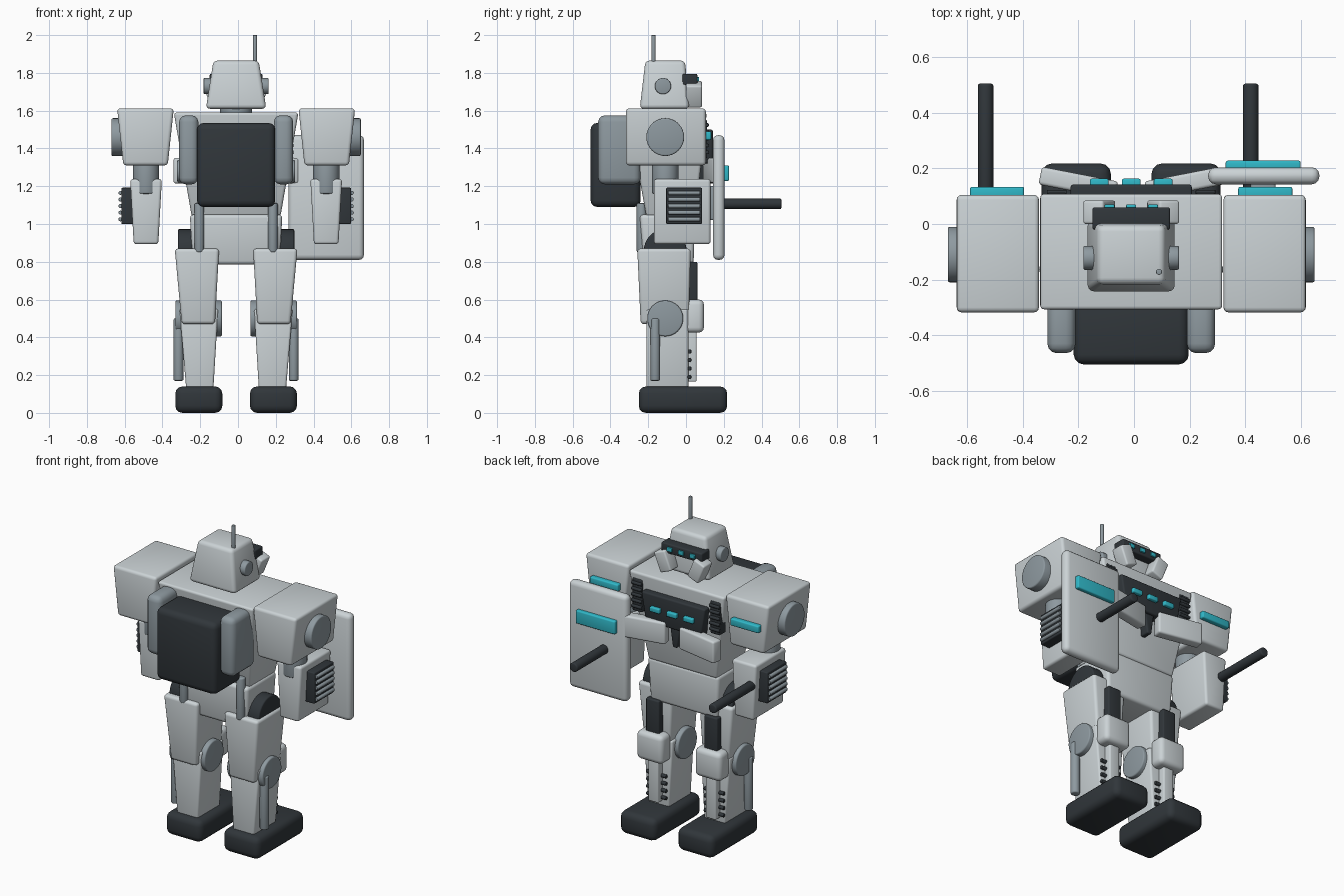
import bpy, bmesh, math
from mathutils import Matrix, Vector

if "Cube" in bpy.data.objects:
    bpy.data.objects.remove(bpy.data.objects["Cube"])

CX = -0.01          # the body sits slightly left because of the shield


def mat(name, rgb):
    m = bpy.data.materials.new(name)
    m.diffuse_color = (*rgb, 1)
    m.use_nodes = True
    m.node_tree.nodes["Principled BSDF"].inputs["Base Color"].default_value = m.diffuse_color
    return m


LIGHT = mat("light_armour", (0.60, 0.65, 0.67))
STEEL = mat("steel", (0.27, 0.32, 0.35))
DARK = mat("dark", (0.03, 0.037, 0.043))
CYAN = mat("cyan_light", (0.03, 0.48, 0.58))


def finish(bm, name, material, bevel, angle=math.radians(40)):
    bmesh.ops.recalc_face_normals(bm, faces=bm.faces[:])
    if bevel:
        sharp = [e for e in bm.edges if e.calc_face_angle(0) > math.radians(50)]
        bmesh.ops.bevel(bm, geom=sharp, offset=bevel, segments=3, profile=0.5,
                        affect='EDGES', clamp_overlap=True)
    me = bpy.data.meshes.new(name)
    bm.to_mesh(me)
    bm.free()
    me.materials.append(material)
    ob = bpy.data.objects.new(name, me)
    bpy.context.collection.objects.link(ob)
    bpy.ops.object.select_all(action='DESELECT')
    ob.select_set(True)
    bpy.context.view_layer.objects.active = ob
    bpy.ops.object.shade_smooth_by_angle(angle=angle)
    return ob


def block(name, x, y, z, material=LIGHT, bevel=0.015, bx=None, by=None, side=1, rot=None):
    """Box from ranges; bx/by give different ranges at the bottom. side mirrors in x."""
    bm = bmesh.new()
    bmesh.ops.create_cube(bm, size=1)
    bx, by = bx or x, by or y
    for v in bm.verts:
        i, j, top = v.co.x > 0, v.co.y > 0, v.co.z > 0
        v.co = Vector(((x if top else bx)[i], (y if top else by)[j], z[top]))
    if rot:
        c = Vector((sum(x) / 2, sum(y) / 2, sum(z) / 2))
        bmesh.ops.rotate(bm, verts=bm.verts[:], cent=c,
                         matrix=Matrix.Rotation(math.radians(rot[1]), 3, rot[0]))
    for v in bm.verts:
        v.co.x = v.co.x * side + CX
    return finish(bm, name, material, bevel)


def rod(name, a, b, r, material=STEEL, bevel=0.008, side=1, n=32):
    """Cylinder between two points."""
    a, b = (Vector((p[0] * side + CX, p[1], p[2])) for p in (a, b))
    d = b - a
    m = Matrix.Translation((a + b) / 2) @ d.to_track_quat('Z', 'Y').to_matrix().to_4x4()
    bm = bmesh.new()
    bmesh.ops.create_cone(bm, cap_ends=True, segments=n, radius1=r, radius2=r,
                          depth=d.length, matrix=m)
    return finish(bm, name, material, bevel)


# torso, pelvis, neck
block("torso", (-.33, .33), (-.31, .11), (1.04, 1.59), bx=(-.235, .235), by=(-.21, .05))
block("pelvis", (-.245, .245), (-.245, .048), (.785, 1.05), bx=(-.23, .23), by=(-.225, .04), bevel=.02)
rod("neck", (0, -.11, 1.56), (0, -.11, 1.65), .085)

# head with visor and antenna
block("head", (-.12, .12), (-.215, -.005), (1.61, 1.865), bx=(-.16, .16), by=(-.245, .018), bevel=.022)
block("visor", (-.14, .14), (-.02, .06), (1.735, 1.795), DARK, .008)
rod("antenna", (.1, -.172, 1.8), (.1, -.172, 2.0), .011, bevel=.003, n=16)
for i in (-1, 0, 1):
    block("visor_light", (i * .078 - .018, i * .078 + .018), (.05, .07), (1.752, 1.778), CYAN, .004)
    block("chest_light", (i * .115 - .034, i * .115 + .034), (.13, .163), (1.4, 1.43), CYAN, .006)

# chest panel with centre wedge
block("chest_panel", (-.22, .22), (.05, .142), (1.32, 1.5), DARK, .01, bx=(-.19, .19))
block("chest_wedge", (-.035, .035), (.03, .125), (1.2, 1.34), DARK, .008, bx=(-.015, .015))

# backpack
block("backpack", (-.207, .207), (-.505, -.24), (1.09, 1.535), DARK, .035)

for s, tag in ((-1, "left"), (1, "right")):
    # head sides
    rod(f"{tag}_ear", (.12, -.122, 1.73), (.172, -.122, 1.73), .043, bevel=.006, side=s)
    block(f"{tag}_cheek_guard", (.075, .155), (0, .085), (1.625, 1.75), bevel=.01, side=s, rot=('Y', 22))

    # torso sides
    block(f"{tag}_chest_flap", (.05, .33), (.115, .18), (1.215, 1.35), side=s, bevel=.012, rot=('Z', 11))
    block(f"{tag}_chest_vent", (.235, .3), (.05, .112), (1.35, 1.55), DARK, .006, side=s)
    for i in range(5):
        z = 1.38 + i * .036
        rod(f"{tag}_chest_vent_rib", (.232, .113, z), (.303, .113, z), .01, DARK, .003, s, 12)
    rod(f"{tag}_torso_joint", (.22, -.11, 1.28), (.312, -.11, 1.28), .06, side=s)
    block(f"{tag}_backpack_pod", (.2, .302), (-.465, -.24), (1.21, 1.575), STEEL, .035, side=s)
    rod(f"{tag}_waist_piston", (.195, -.235, .85), (.195, -.235, 1.11), .026, side=s)

    # shoulder
    block(f"{tag}_shoulder", (.33, .63), (-.318, .105), (1.31, 1.612), bx=(.362, .597), side=s, bevel=.018)
    rod(f"{tag}_shoulder_disc", (.56, -.11, 1.46), (.66, -.11, 1.46), .1, side=s)
    block(f"{tag}_shoulder_light", (.385, .58), (.09, .134), (1.445, 1.49), CYAN, .008, side=s)

    # arm
    rod(f"{tag}_upper_arm", (.477, -.11, 1.16), (.477, -.11, 1.35), .07, side=s)
    block(f"{tag}_forearm", (.393, .561), (-.17, .13), (.893, 1.238), bx=(.412, .542), side=s)
    block(f"{tag}_forearm_vent", (.53, .608), (-.105, .085), (1.0, 1.192), DARK, .006, side=s)
    for i in range(5):
        z = 1.025 + i * .035
        rod(f"{tag}_forearm_vent_rib", (.612, -.095, z), (.612, .075, z), .011, STEEL, .003, s, 12)
    bx = .477 * s - .047
    rod(f"{tag}_barrel", (bx, .08, 1.107), (bx, .505, 1.107), .028, DARK)

    # leg
    rod(f"{tag}_hip_joint", (.17, -.11, .86), (.308, -.11, .86), .113, DARK, side=s)
    block(f"{tag}_thigh", (.09, .325), (-.258, .025), (.47, .87), bx=(.112, .288), by=(-.24, .015), side=s, bevel=.018)
    block(f"{tag}_thigh_panel", (.155, .245), (-.02, .06), (.55, .8), DARK, .008, side=s)
    rod(f"{tag}_knee_disc", (.075, -.11, .5), (.322, -.11, .5), .095, side=s)
    block(f"{tag}_knee_pad", (.11, .29), (-.01, .095), (.425, .6), side=s, bevel=.028)
    block(f"{tag}_shin", (.095, .3), (-.21, .012), (.1, .55), bx=(.122, .262), side=s, bevel=.012)
    block(f"{tag}_shin_plate", (.163, .233), (-.02, .056), (.165, .5), bevel=.008, side=s)
    for i in range(4):
        z = .19 + i * .045
        rod(f"{tag}_shin_rib", (.13, .018, z), (.266, .018, z), .011, DARK, .003, s, 12)
    rod(f"{tag}_shin_piston", (.305, -.163, .17), (.305, -.163, .5), .026, side=s)
    block(f"{tag}_foot", (.073, .322), (-.25, .218), (0, .14), DARK, .038, side=s)

# shield on the right arm
block("shield", (.277, .677), (.143, .204), (.81, 1.47), bevel=.027)
block("shield_light", (.34, .61), (.19, .228), (1.228, 1.31), CYAN, .008)
block("shield_mount", (.43, .52), (.1, .17), (1.02, 1.2), STEEL, .01)
